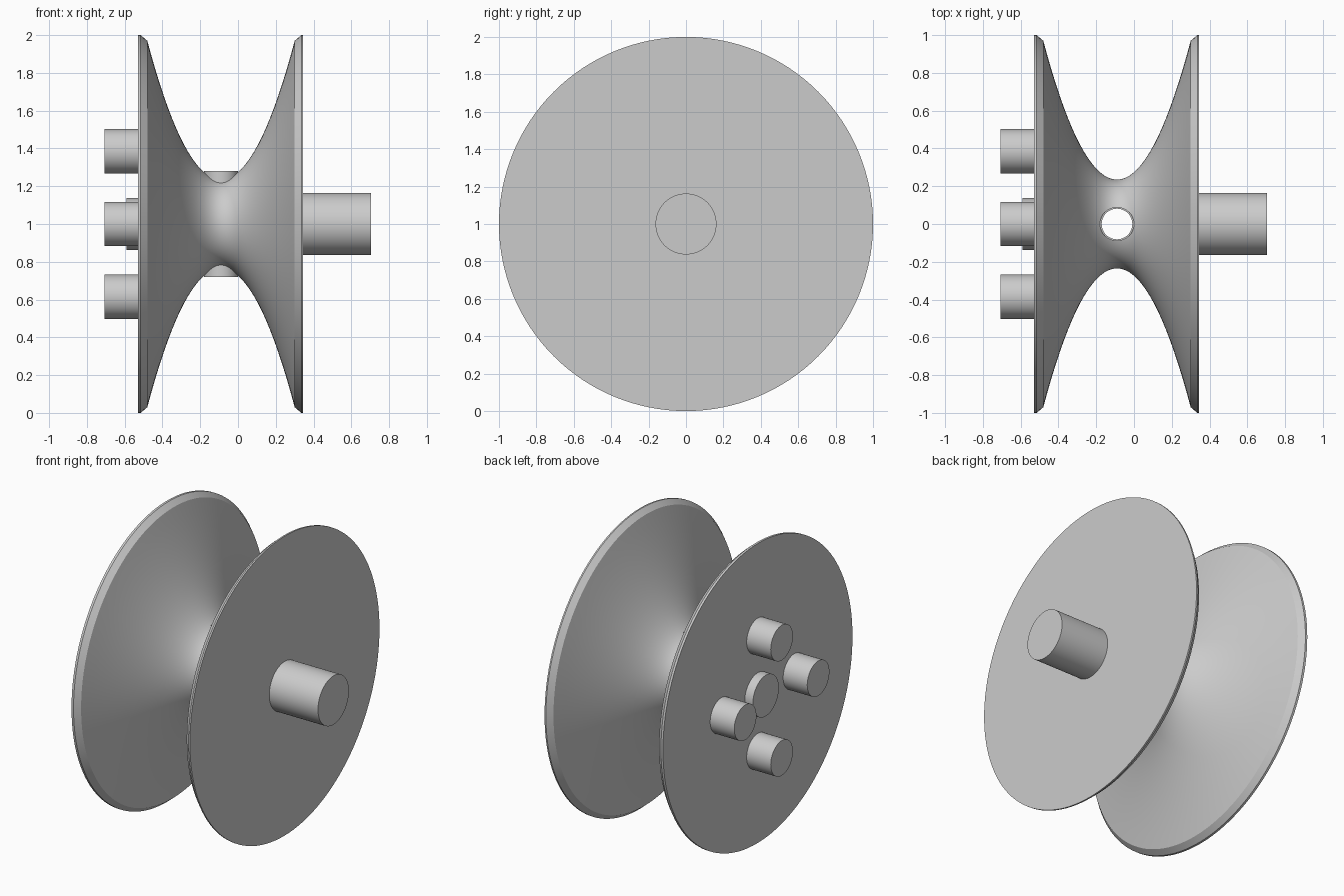
import bpy, bmesh, math
from mathutils import Matrix

if "Cube" in bpy.data.objects:
    bpy.data.objects.remove(bpy.data.objects["Cube"])

grey = bpy.data.materials.new("light_grey")
colour = (0.6, 0.6, 0.6, 1)
grey.use_nodes = True
grey.diffuse_color = colour
for node in grey.node_tree.nodes:
    if node.type == 'BSDF_PRINCIPLED':
        node.inputs["Base Color"].default_value = colour

ALONG_X = Matrix.Rotation(math.pi / 2, 4, 'Y')
AXLE_Z = 1.0
NECK_X = -0.09


def lathe(name, profile, location, turn=ALONG_X, segments=64, closed=False):
    """Revolve (radius, height) points; ends are capped unless the profile is a loop."""
    bm = bmesh.new()
    rings = []
    for r, h in profile:
        angles = [2 * math.pi * i / segments for i in range(segments)]
        rings.append([bm.verts.new((r * math.cos(a), r * math.sin(a), h)) for a in angles])
    pairs = list(zip(rings, rings[1:]))
    if closed:
        pairs.append((rings[-1], rings[0]))
    else:
        bm.faces.new(rings[0])
        bm.faces.new(rings[-1])
    for low, high in pairs:
        for i in range(segments):
            j = (i + 1) % segments
            bm.faces.new((low[i], low[j], high[j], high[i]))
    bmesh.ops.recalc_face_normals(bm, faces=bm.faces)
    mesh = bpy.data.meshes.new(name)
    bm.to_mesh(mesh)
    bm.free()
    mesh.transform(turn)
    mesh.materials.append(grey)
    obj = bpy.data.objects.new(name, mesh)
    obj.location = location
    bpy.context.collection.objects.link(obj)
    return obj


def smooth(obj):
    bpy.ops.object.select_all(action='DESELECT')
    obj.select_set(True)
    bpy.context.view_layer.objects.active = obj
    bpy.ops.object.shade_smooth_by_angle(angle=math.radians(25))


def rod(name, radius, x0, x1, y=0, z=AXLE_Z):
    smooth(lathe(name, [(radius, x0), (radius, x1)], (0, y, z)))


# Spool: parabolic groove between two chamfered flanges
half, neck, rim = 0.39, 0.235, 0.97
steps = 36
groove = []
for i in range(steps + 1):
    t = 2 * i / steps - 1
    groove.append((neck + (rim - neck) * t * t, NECK_X + half * t))
profile = [(1, -0.53), (1, -0.515)] + groove + [(1, 0.335), (1, 0.345)]
spool = lathe("spool", profile, (0, 0, AXLE_Z), segments=128)

# Cross hole through the neck
cutter = lathe("hole_cutter", [(0.086, -0.5), (0.086, 0.5)],
               (NECK_X, 0, AXLE_Z), Matrix.Identity(4))
cutter.hide_render = True
cut = spool.modifiers.new("cross_hole", 'BOOLEAN')
cut.operation = 'DIFFERENCE'
cut.solver = 'EXACT'
cut.object = cutter
bpy.context.view_layer.objects.active = spool
bpy.ops.object.modifier_apply(modifier=cut.name)
bpy.data.objects.remove(cutter)
smooth(spool)

# Thin sleeve lining the hole
sleeve = [(0.09, -0.28), (0.09, 0.28), (0.081, 0.28), (0.081, -0.28)]
smooth(lathe("hole_sleeve", sleeve, (NECK_X, 0, AXLE_Z), Matrix.Identity(4), closed=True))

# Axle stub on one side, hub boss and four drive pegs on the other
rod("axle_stub", 0.163, 0.335, 0.705)
rod("hub_boss", 0.137, -0.59, -0.52)
for i, place in enumerate(("back", "top", "front", "bottom")):
    a = i * math.pi / 2
    rod("drive_peg_" + place, 0.117, -0.708, -0.52,
        0.385 * math.cos(a), AXLE_Z + 0.385 * math.sin(a))
